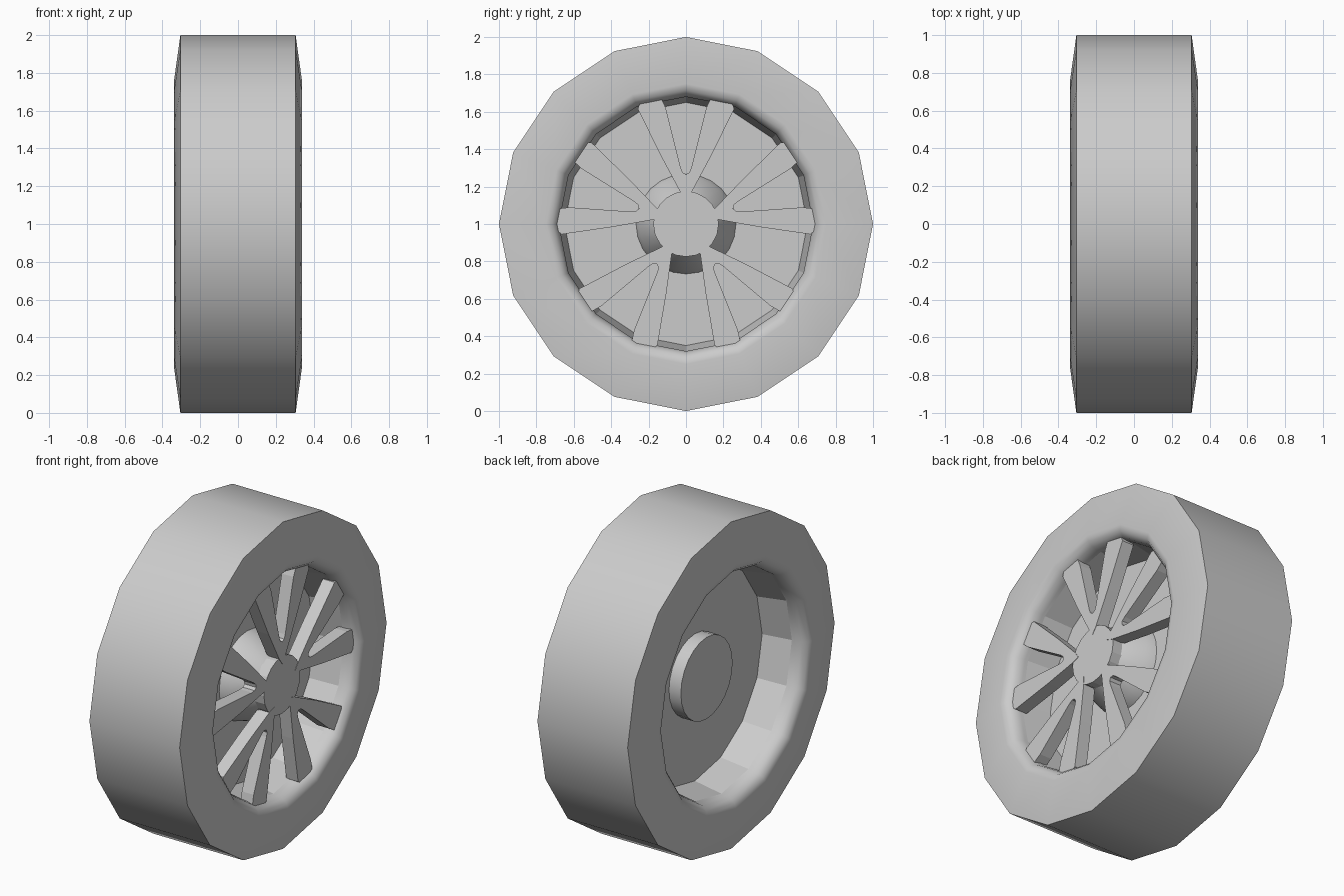
import bpy, bmesh, math
from mathutils import Vector

if "Cube" in bpy.data.objects:
    bpy.data.objects.remove(bpy.data.objects["Cube"])

SIDES = 16

def finish(name, bm, smooth_angle=None):
    bmesh.ops.remove_doubles(bm, verts=bm.verts, dist=1e-5)
    bmesh.ops.recalc_face_normals(bm, faces=bm.faces)
    me = bpy.data.meshes.new(name)
    bm.to_mesh(me)
    bm.free()
    ob = bpy.data.objects.new(name, me)
    bpy.context.collection.objects.link(ob)
    if smooth_angle:
        bpy.ops.object.select_all(action='DESELECT')
        ob.select_set(True)
        bpy.context.view_layer.objects.active = ob
        bpy.ops.object.shade_smooth_by_angle(angle=math.radians(smooth_angle))
    return ob

def lathe(name, profile, sides=SIDES, closed=False, smooth_angle=None):
    """Turn (x, radius) points around the axle."""
    bm = bmesh.new()
    rings = []
    for x, r in profile:
        rings.append([bm.verts.new((x, r * math.cos(2 * math.pi * i / sides),
                                    1 + r * math.sin(2 * math.pi * i / sides)))
                      for i in range(sides)])
    pairs = list(zip(rings, rings[1:]))
    if closed:
        pairs.append((rings[-1], rings[0]))
    else:
        bm.faces.new(rings[0])
        bm.faces.new(rings[-1])
    for a, b in pairs:
        for i in range(sides):
            j = (i + 1) % sides
            bm.faces.new((a[i], a[j], b[j], b[i]))
    return finish(name, bm, smooth_angle)

# tyre: sidewall, rounded lip and inner surface
half = [(0.305, 1.0), (0.34, 0.75), (0.33, 0.715), (0.30, 0.69), (0.26, 0.68)]
lathe("tyre", half + [(-x, r) for x, r in reversed(half)], closed=True, smooth_angle=50)

# rim barrel (flat facets) closed by the middle disc
barrel = [(0.27, 0.685), (0.06, 0.65)]
lathe("rim_barrel", [(0.27, 0.695)] + barrel + [(-x, r) for x, r in reversed(barrel)]
      + [(-0.27, 0.695)], closed=True)
lathe("rim_disc", [(0.06, 0.655), (-0.06, 0.655)])

# hub: tapered towards the spokes, short drum at the back
lathe("hub_cone", [(0.05, 0.27), (0.12, 0.25), (0.24, 0.17)], 24, smooth_angle=40)
lathe("hub_drum", [(-0.14, 0.25), (-0.05, 0.25)], 24, smooth_angle=40)

# spokes: one V outline, mirrored about its own axis, repeated five times
FRONT, BACK = 0.30, 0.22
side = [(0.265, 0.0), (0.275, 0.018), (0.30, 0.028),   # rounded notch
        (0.62, 0.108), (0.68, 0.135), (0.702, 0.165), (0.695, 0.21),
        (0.665, 0.24), (0.615, 0.258),                  # rounded tip
        (0.36, 0.132), (0.17, 0.03)]
bm = bmesh.new()
for k in range(5):
    a = math.radians(90 + 72 * k)
    ax, across = Vector((0, math.cos(a), math.sin(a))), Vector((0, -math.sin(a), math.cos(a)))
    outline = side + [(0.13, 0.0)] + [(r, -w) for r, w in reversed(side[1:])]
    face = bm.faces.new([bm.verts.new(Vector((BACK, 0, 1)) + ax * r + across * w)
                         for r, w in outline])
    ext = bmesh.ops.extrude_face_region(bm, geom=[face], use_keep_orig=True)
    bmesh.ops.translate(bm, vec=(FRONT - BACK, 0, 0),
                        verts=[v for v in ext["geom"] if isinstance(v, bmesh.types.BMVert)])
finish("spokes", bm)

# centre cap joining the spokes
lathe("spoke_centre", [(BACK, 0.175), (FRONT - 0.002, 0.175)], 20)
